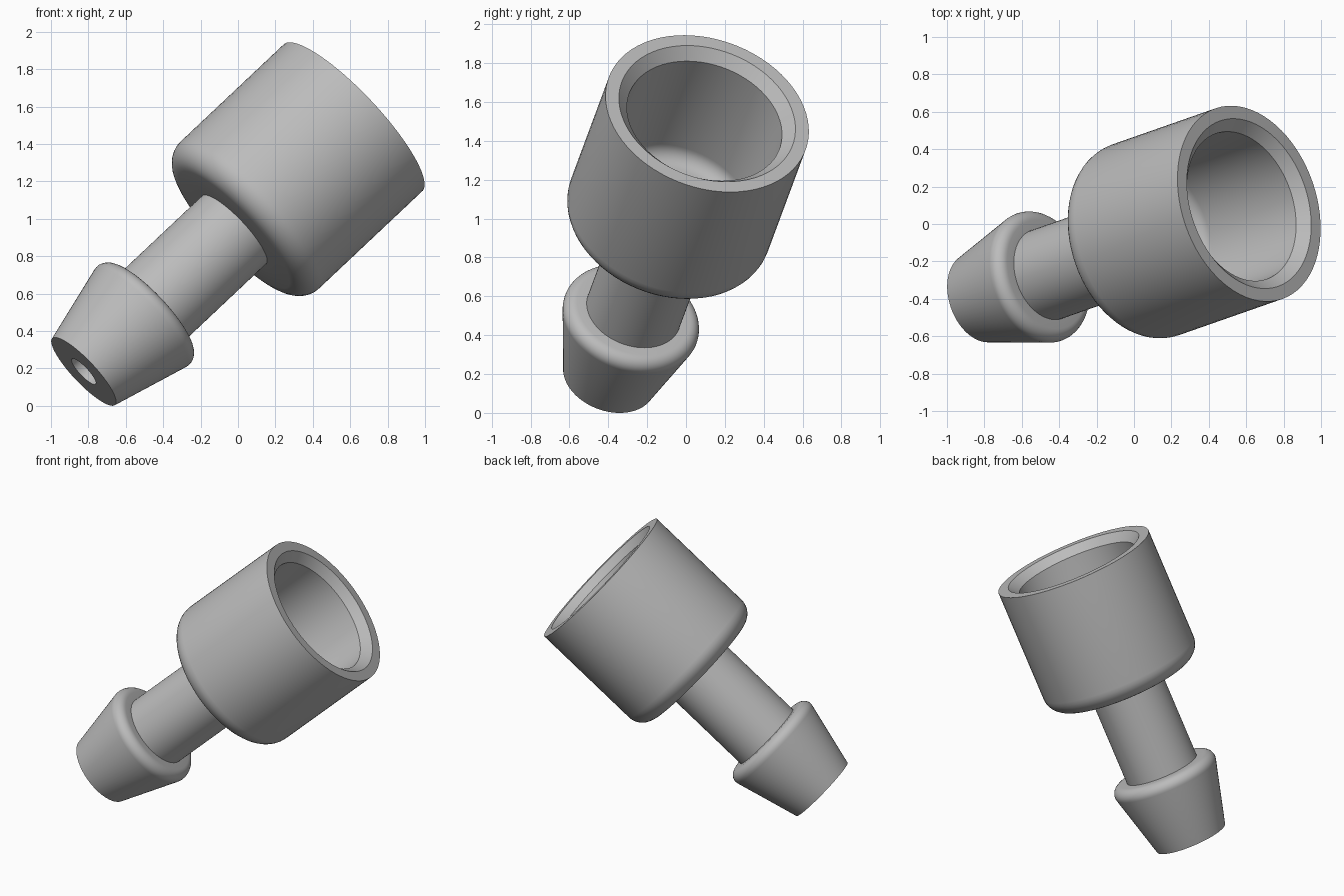
import bpy, bmesh, math
from mathutils import Vector

cube = bpy.data.objects.get("Cube")
if cube:
    bpy.data.objects.remove(cube, do_unlink=True)

BASE = Vector((-0.825, -0.395, 0.183))   # centre of the barb tip
TIP = Vector((0.615, 0.109, 1.54))       # centre of the cup rim
LENGTH = (TIP - BASE).length
SIDES = 72


def rounded(corner, before, after, radius, steps=8):
    """Arc that replaces a profile corner."""
    c = Vector(corner)
    u = (Vector(before) - c).normalized()
    v = (Vector(after) - c).normalized()
    half = u.angle(v) / 2
    centre = c + (u + v).normalized() * radius / math.sin(half)
    start = c + u * radius / math.tan(half) - centre
    end = c + v * radius / math.tan(half) - centre
    sweep = start.angle(end)
    arc = []
    for i in range(steps + 1):
        f = i / steps
        p = (start * math.sin((1 - f) * sweep) + end * math.sin(f * sweep)) / math.sin(sweep)
        arc.append(centre + p)
    return arc


# Closed profile as (radius, distance along axis, corner rounding)
profile = [
    (0.092, 0, 0), (0.245, 0, 0),                    # barb tip
    (0.378, 0.51, 0.06), (0.25, 0.51, 0),            # barb shoulder
    (0.25, 1.14, 0),                                 # stem
    (0.54, 1.14, 0.12), (0.54, LENGTH, 0),           # cup outside
    (0.469, LENGTH, 0), (0.412, LENGTH - 0.057, 0),  # rim chamfer
    (0.412, 1.265, 0.08), (0.092, 1.265, 0),         # cup inside and floor
]
points = []
for i, (r, h, fillet) in enumerate(profile):
    if fillet:
        points += rounded((r, h), profile[i - 1][:2], profile[i + 1][:2], fillet)
    else:
        points.append(Vector((r, h)))

# Revolve the profile into a hollow solid
bm = bmesh.new()
verts = [bm.verts.new((p.x, 0, p.y)) for p in points]
edges = [bm.edges.new((verts[i - 1], verts[i])) for i in range(len(verts))]
bmesh.ops.spin(bm, geom=verts + edges, cent=(0, 0, 0), axis=(0, 0, 1),
               angle=math.tau, steps=SIDES, use_merge=True)
bmesh.ops.remove_doubles(bm, verts=bm.verts[:], dist=0.0001)
bmesh.ops.recalc_face_normals(bm, faces=bm.faces[:])
mesh = bpy.data.meshes.new("barbed_hose_fitting")
bm.to_mesh(mesh)
bm.free()

# Tilt the fitting onto its axis
fitting = bpy.data.objects.new("barbed_hose_fitting", mesh)
bpy.context.collection.objects.link(fitting)
fitting.location = BASE
fitting.rotation_euler = (TIP - BASE).to_track_quat('Z', 'Y').to_euler()

# Plain grey material
grey = bpy.data.materials.new("plain_grey")
grey.use_nodes = True
colour = (0.5, 0.5, 0.5, 1)
grey.diffuse_color = colour
grey.node_tree.nodes["Principled BSDF"].inputs["Base Color"].default_value = colour
mesh.materials.append(grey)

bpy.ops.object.select_all(action='DESELECT')
fitting.select_set(True)
bpy.context.view_layer.objects.active = fitting
bpy.ops.object.shade_smooth_by_angle(angle=math.radians(30))
